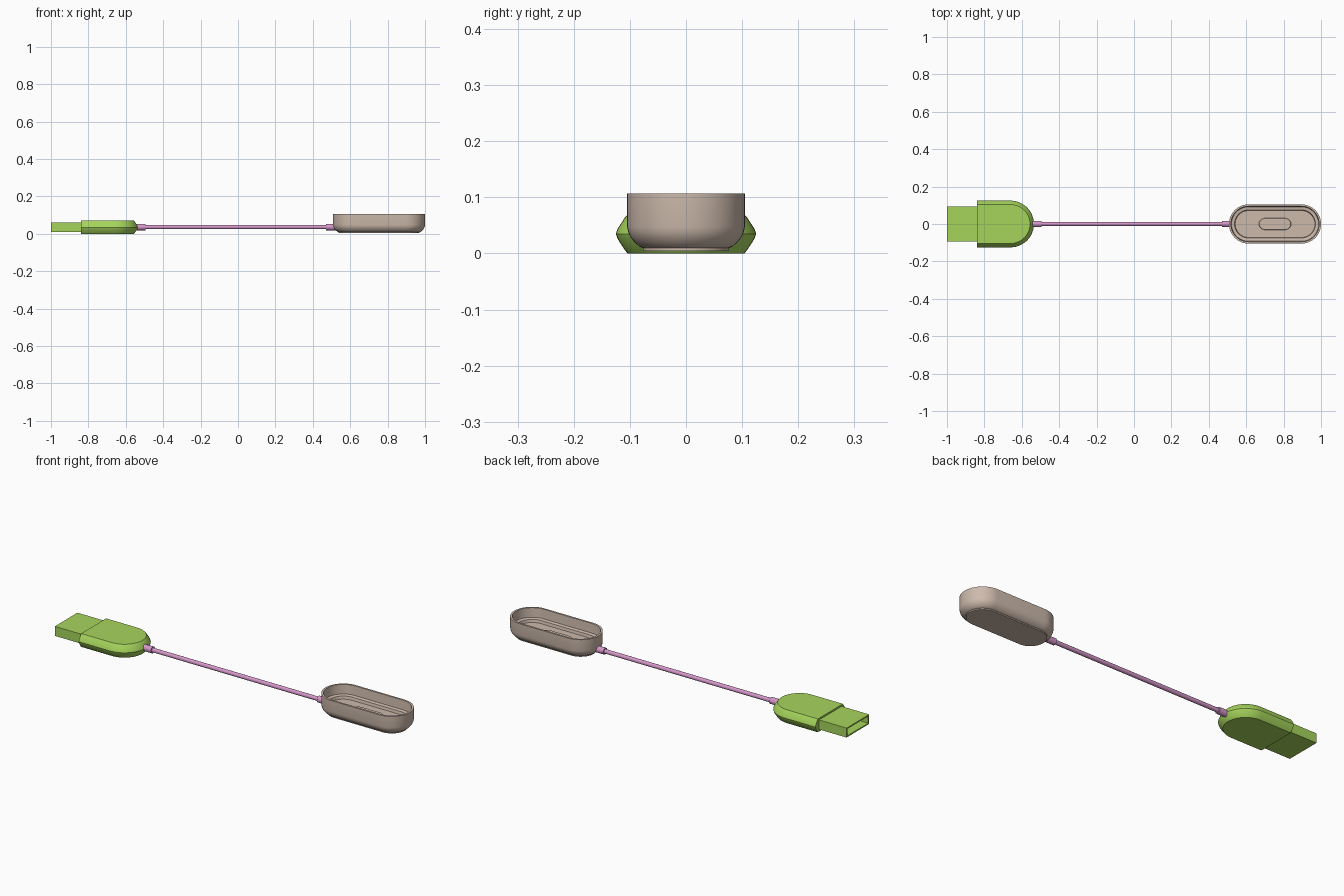
import bpy, bmesh, math

cube = bpy.data.objects.get("Cube")
if cube:
    bpy.data.objects.remove(cube)


def material(name, rgb):
    m = bpy.data.materials.new(name)
    m.use_nodes = True
    m.diffuse_color = (*rgb, 1)
    m.node_tree.nodes["Principled BSDF"].inputs["Base Color"].default_value = (*rgb, 1)
    return m


green = material("lime green", (0.38, 0.66, 0.107))
beige = material("warm beige", (0.61, 0.49, 0.41))
pink = material("orchid pink", (0.66, 0.31, 0.58))


def loft(name, rings, mat, sharp=35):
    """Skin a list of equal-length rings and cap both ends."""
    bm = bmesh.new()
    loops = [[bm.verts.new(p) for p in ring] for ring in rings]
    n = len(loops[0])
    for a, b in zip(loops, loops[1:]):
        for i in range(n):
            j = (i + 1) % n
            bm.faces.new((a[i], a[j], b[j], b[i]))
    bm.faces.new(loops[0])
    bm.faces.new(loops[-1])
    bmesh.ops.recalc_face_normals(bm, faces=bm.faces)
    for f in bm.faces:
        f.smooth = True
    for e in bm.edges:
        e.smooth = e.calc_face_angle(0) < math.radians(sharp)
    mesh = bpy.data.meshes.new(name)
    bm.to_mesh(mesh)
    bm.free()
    mesh.materials.append(mat)
    ob = bpy.data.objects.new(name, mesh)
    bpy.context.collection.objects.link(ob)
    return ob


def arc(cx, r, z, start, steps=24):
    angles = [start + math.pi * i / steps for i in range(steps + 1)]
    return [(cx + r * math.cos(a), r * math.sin(a), z) for a in angles]


def stadium(cx, half, r, z):
    return arc(cx + half, r, z, -math.pi / 2) + arc(cx - half, r, z, math.pi / 2)


def plug_outline(r, z):
    return [(-0.84, -r, z)] + arc(-0.66, r, z, -math.pi / 2) + [(-0.84, r, z)]


def circle(x, r, z=0.036, n=20):
    return [(x, r * math.cos(math.tau * i / n), z + r * math.sin(math.tau * i / n))
            for i in range(n)]


def rectangle(x, hy, hz, z=0.036):
    return [(x, sy * hy, z + sz * hz) for sy, sz in ((-1, -1), (1, -1), (1, 1), (-1, 1))]


# Plug grip: rounded nose, chamfered edges
grip_profile = [(0.104, 0), (0.109, 0.006), (0.122, 0.026), (0.125, 0.035),
                (0.122, 0.044), (0.109, 0.064), (0.104, 0.07)]
loft("plug_grip", [plug_outline(r, z) for r, z in grip_profile], green)

# Connector: open-ended shell
loft("plug_connector", [rectangle(-0.835, 0.094, 0.025), rectangle(-1, 0.094, 0.025),
                        rectangle(-1, 0.086, 0.018), rectangle(-0.85, 0.086, 0.018)], green)

# Cable with a collar at each end
loft("cable", [circle(-0.54, 0.011), circle(0.52, 0.011)], pink)
for name, x0, x1 in (("plug_collar", -0.55, -0.495), ("cradle_collar", 0.47, 0.53)):
    loft(name, [circle(x0, 0.017), circle(x1, 0.017)], pink)

# Cradle: rounded underside, thin wall, inner ledge, recessed floor
CX, HALF = 0.754, 0.141
cradle_profile = [(0.078, 0.010), (0.084, 0.013), (0.092, 0.020), (0.099, 0.029),
                  (0.103, 0.038), (0.105, 0.048), (0.105, 0.107), (0.095, 0.107),
                  (0.092, 0.058), (0.075, 0.055), (0.072, 0.040)]
rings = [stadium(CX, HALF, r, z) for r, z in cradle_profile]
# Small raised contact pad in the middle of the floor
rings += [stadium(CX, 0.055, 0.031, 0.040), stadium(CX, 0.055, 0.029, 0.044)]
loft("cradle", rings, beige)
loft("cradle_base_pad", [stadium(CX, HALF, 0.076, 0.004), stadium(CX, HALF, 0.076, 0.012)], beige)
